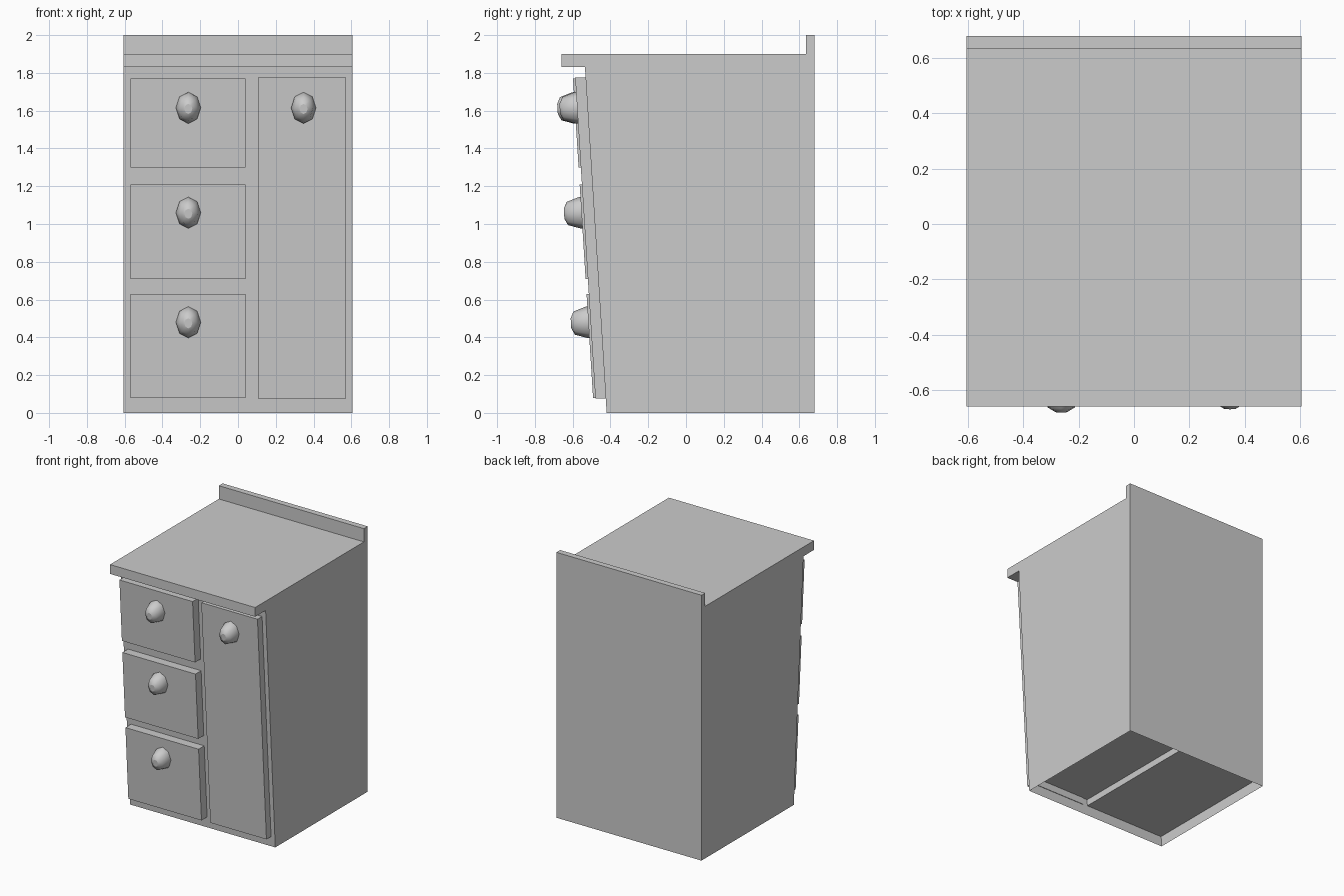
import bpy, bmesh, math
from mathutils import Matrix

if "Cube" in bpy.data.objects:
    bpy.data.objects.remove(bpy.data.objects["Cube"])

LEAN = 0.115 / 1.83            # front face leans forward towards the top


def front_y(z):
    return -0.42 - LEAN * z


def make_object(name, bm):
    bmesh.ops.recalc_face_normals(bm, faces=bm.faces)
    mesh = bpy.data.meshes.new(name)
    bm.to_mesh(mesh)
    bm.free()
    ob = bpy.data.objects.new(name, mesh)
    bpy.context.collection.objects.link(ob)
    return ob


def prism(name, profile, x0, x1, open_bottom=False):
    """Extrude a (y, z) side profile between two x positions."""
    bm = bmesh.new()
    face = bm.faces.new([bm.verts.new((x0, y, z)) for y, z in profile])
    out = bmesh.ops.extrude_face_region(bm, geom=[face], use_keep_orig=True)
    for v in out["geom"]:
        if isinstance(v, bmesh.types.BMVert):
            v.co.x = x1
    bmesh.ops.recalc_face_normals(bm, faces=bm.faces)
    if open_bottom:
        low = [f for f in bm.faces if all(v.co.z < 0.001 for v in f.verts)]
        bmesh.ops.delete(bm, geom=low, context='FACES_ONLY')
    return make_object(name, bm)


def panel(name, x0, x1, z0, z1, thick):
    profile = [(front_y(z0) + 0.004, z0), (front_y(z0) - thick, z0),
               (front_y(z1) - thick, z1), (front_y(z1) + 0.004, z1)]
    return prism(name, profile, x0, x1)


def knob(name, x, z, thick):
    """Eight-sided oval dome, widest where it meets the panel."""
    bm = bmesh.new()
    rings = []
    for depth, r in [(-0.01, 1.0), (0.01, 1.0), (0.075, 0.74), (0.092, 0.32)]:
        rings.append([bm.verts.new((0.066 * r * math.cos(k * math.pi / 4), -depth,
                                    0.083 * r * math.sin(k * math.pi / 4)))
                      for k in range(8)])
    for a, b in zip(rings, rings[1:]):
        for k in range(8):
            n = (k + 1) % 8
            bm.faces.new((a[k], a[n], b[n], b[k]))
    bm.faces.new(rings[0])
    bm.faces.new(rings[-1])
    bm.transform(Matrix.Translation((x, front_y(z) - thick, z))
                 @ Matrix.Rotation(math.atan(LEAN), 4, 'X'))
    ob = make_object(name, bm)
    for p in ob.data.polygons:
        p.use_smooth = len(p.vertices) == 4


# Carcass with overhanging worktop and raised back edge, open underneath
prism("cabinet_body",
      [(-0.42, 0), (front_y(1.83), 1.83), (-0.66, 1.83), (-0.66, 1.9),
       (0.635, 1.9), (0.635, 2.0), (0.68, 2.0), (0.68, 0)],
      -0.605, 0.605, open_bottom=True)

# Recessed floors of the two compartments
for name, x0, x1, z in [("drawer_floor", -0.603, 0.07, 0.08),
                        ("cupboard_floor", 0.07, 0.603, 0.13)]:
    prism(name, [(front_y(z), z), (0.678, z), (0.678, 0.15), (front_y(0.15), 0.15)], x0, x1)

# Drawer fronts with knobs
for i, (z0, z1, kz) in enumerate([(1.30, 1.77, 1.615), (0.71, 1.21, 1.06), (0.08, 0.63, 0.48)], 1):
    panel(f"drawer_front_{i}", -0.57, 0.04, z0, z1, 0.067)
    knob(f"drawer_knob_{i}", -0.263, kz, 0.067)

# Tall door with knob
panel("door", 0.105, 0.573, 0.075, 1.775, 0.055)
knob("door_knob", 0.347, 1.615, 0.055)
